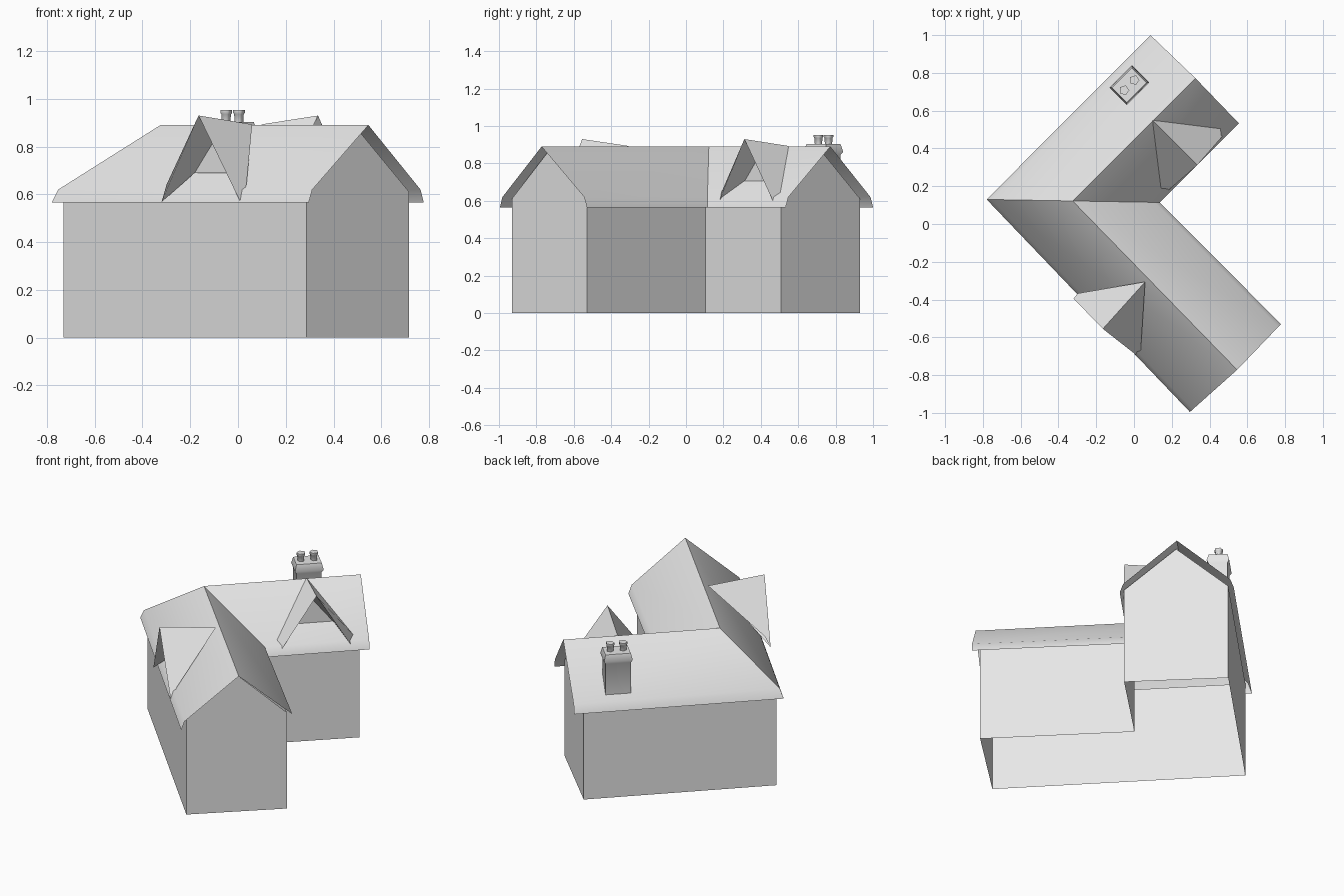
import bpy, bmesh, math
from mathutils import Vector

if "Cube" in bpy.data.objects:
    bpy.data.objects.remove(bpy.data.objects["Cube"], do_unlink=True)

grey = bpy.data.materials.new("plain_grey")
grey.use_nodes = True
grey.diffuse_color = (0.8, 0.8, 0.8, 1)
grey.node_tree.nodes["Principled BSDF"].inputs["Base Color"].default_value = (0.8, 0.8, 0.8, 1)


def build(name, verts, faces, turn="keep", angle=40):
    """Make a mesh object; turn faces outward (closed solids), up (roof sheets) or keep them."""
    mesh = bpy.data.meshes.new(name)
    mesh.from_pydata([tuple(v) for v in verts], [], faces)
    bm = bmesh.new()
    bm.from_mesh(mesh)
    if turn == "out":
        bmesh.ops.recalc_face_normals(bm, faces=bm.faces)
    elif turn == "up":
        bm.normal_update()
        bmesh.ops.reverse_faces(bm, faces=[f for f in bm.faces if f.normal.z < 0])
    bm.to_mesh(mesh)
    bm.free()
    obj = bpy.data.objects.new(name, mesh)
    bpy.context.collection.objects.link(obj)
    mesh.materials.append(grey)
    bpy.ops.object.select_all(action="DESELECT")
    obj.select_set(True)
    bpy.context.view_layer.objects.active = obj
    bpy.ops.object.shade_smooth_by_angle(angle=math.radians(angle))


def loft(name, rings, angle):
    """Closed solid through a stack of equal rings."""
    n = len(rings[0])
    verts = [v for ring in rings for v in ring]
    faces = [(r * n + i, r * n + (i + 1) % n, (r + 1) * n + (i + 1) % n, (r + 1) * n + i)
             for r in range(len(rings) - 1) for i in range(n)]
    faces += [tuple(range(n)), tuple(range(len(verts) - n, len(verts)))]
    build(name, verts, faces, turn="out", angle=angle)


# Walls: L-shaped shell, open below, whose two wing ends rise into gables
corners = [(-0.73, 0.13), (0.287, -0.93), (0.715, -0.53),
           (0.085, 0.105), (0.5, 0.507), (0.07, 0.93)]
n = len(corners)
verts = [Vector((x, y, z)) for z in (0, 0.612) for x, y in corners]
faces = []
for i in range(n):
    j = (i + 1) % n
    side = [i, j, n + j, n + i]
    if i in (1, 4):
        peak = (verts[n + i] + verts[n + j]) / 2
        peak.z = 0.872
        side.insert(3, len(verts))
        verts.append(peak)
    faces.append(tuple(side))
build("walls", verts, faces, angle=30)

# Main roof: bent-eave profile swept along both wings with a mitred corner
ridge = [(0.325, 0.772), (-0.325, 0.122), (0.546, -0.772)]
outer = [(0.087, 1.0), (-0.78, 0.13), (0.296, -0.995)]
inner = [(0.555, 0.533), (0.137, 0.114), (0.778, -0.53)]
verts = []
for k in range(3):
    top = Vector(ridge[k])
    for edge, t, z in ((outer, 1, 0.565), (outer, 0.94, 0.62), (outer, 0, 0.89),
                       (inner, 0.94, 0.62), (inner, 1, 0.565)):
        p = top.lerp(Vector(edge[k]), t)
        verts.append((p.x, p.y, z))
faces = [(k * 5 + i, k * 5 + i + 1, k * 5 + i + 6, k * 5 + i + 5)
         for k in range(2) for i in range(4)]
build("main_roof", verts, faces, turn="up")


# Dormers: two slopes running back to the ridge, soffits and a recessed gable panel
def dormer(name, x, y, inward):
    inward = Vector(inward).normalized()
    across = Vector((-inward.y, inward.x))

    def at(depth, side, z):
        p = Vector((x, y)) + inward * depth + across * side
        return (p.x, p.y, z)

    front, back, apex = at(0, 0, 0.93), at(0.335, 0, 0.893), at(0.12, 0, 0.85)
    slopes, soffits, panel = [front, back], [front, apex], [apex]
    for s in (-1, 1):
        foot, base = at(0.015, s * 0.222, 0.568), at(0.12, s * 0.13, 0.69)
        slopes += [at(0.05, s * 0.225, 0.642), foot]
        soffits += [base, foot]
        panel.append(base)
    pair = [(0, 1, 2, 3), (0, 1, 4, 5)]
    build(name + "_roof", slopes, pair, turn="up")
    build(name + "_soffits", soffits, pair)
    build(name + "_gable", panel, [(0, 1, 2)])


dormer("front_dormer", -0.165, -0.555, (0.225, 0.25))
dormer("rear_dormer", 0.335, 0.312, (-1, 1))

# Chimney: shaft with a flared, sloping cap
along, across = Vector((1, 1)).normalized(), Vector((1, -1)).normalized()
centre = Vector((-0.025, 0.735))


def ring(a, b, z):
    pts = [centre + along * a * s + across * b * t
           for s, t in ((-1, -1), (1, -1), (1, 1), (-1, 1))]
    return [(p.x, p.y, z) for p in pts]


loft("chimney", [ring(0.074, 0.055, 0.58), ring(0.074, 0.055, 0.845),
                 ring(0.084, 0.065, 0.862), ring(0.074, 0.055, 0.903)], angle=50)

# Chimney pots: five-sided, widening to the rim
for label, s in (("left", -1), ("right", 1)):
    c = centre + along * 0.038 * s
    rings = [[(c.x + r * math.cos(a * math.tau / 5), c.y + r * math.sin(a * math.tau / 5), z)
              for a in range(5)]
             for r, z in ((0.02, 0.89), (0.022, 0.935), (0.027, 0.941), (0.027, 0.953))]
    loft(label + "_chimney_pot", rings, angle=75)
